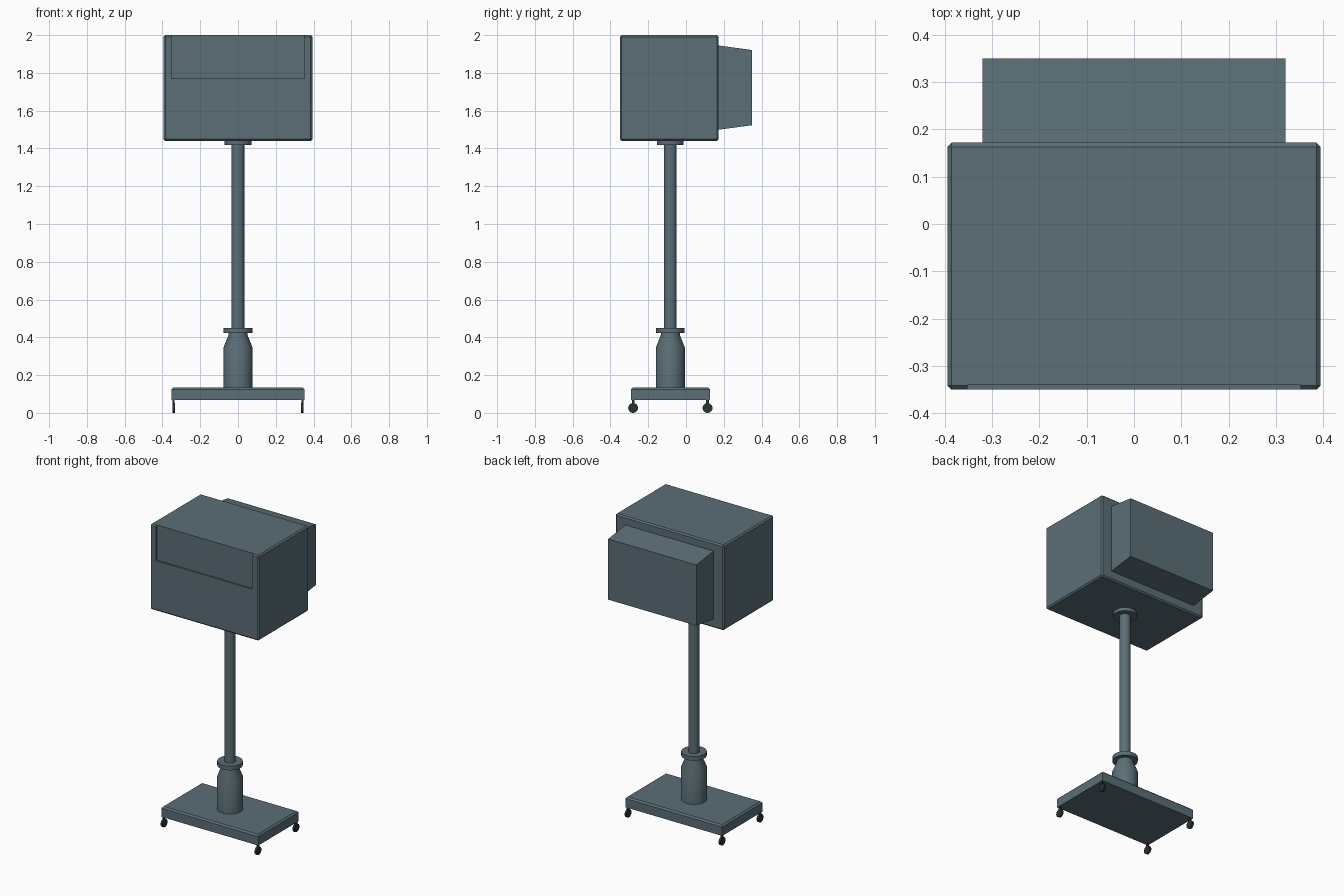
import bpy, bmesh, math
from mathutils import Matrix

if "Cube" in bpy.data.objects:
    bpy.data.objects.remove(bpy.data.objects["Cube"])


def material(name, rgb):
    m = bpy.data.materials.new(name)
    m.diffuse_color = (*rgb, 1)
    m.use_nodes = True
    m.node_tree.nodes["Principled BSDF"].inputs["Base Color"].default_value = m.diffuse_color
    return m


GREY = material("slate grey", (0.105, 0.158, 0.182))
DARK = material("dark rubber", (0.022, 0.032, 0.033))
POLE_Y = -0.083


def finish(name, bm, mat, smooth=False):
    bmesh.ops.recalc_face_normals(bm, faces=bm.faces)
    me = bpy.data.meshes.new(name)
    bm.to_mesh(me)
    bm.free()
    ob = bpy.data.objects.new(name, me)
    bpy.context.collection.objects.link(ob)
    me.materials.append(mat)
    bpy.ops.object.select_all(action='DESELECT')
    ob.select_set(True)
    bpy.context.view_layer.objects.active = ob
    if smooth:
        bpy.ops.object.shade_smooth_by_angle(angle=math.radians(30))
    return ob


def box(name, lo, hi, mat, bevel=0, pick=lambda e: True, taper=0):
    bm = bmesh.new()
    bmesh.ops.create_cube(bm, size=1)
    for v in bm.verts:
        back = v.co.y > 0
        v.co = [(a + b) / 2 + c * (b - a) for a, b, c in zip(lo, hi, v.co)]
        if back and taper:
            v.co.z += taper if v.co.z < (lo[2] + hi[2]) / 2 else -taper
    if bevel:
        bmesh.ops.bevel(bm, geom=[e for e in bm.edges if pick(e)],
                        offset=bevel, segments=1, affect='EDGES')
    return finish(name, bm, mat)


def lathe(name, profile, mat, sides=32):
    # closed solid of revolution from (radius, z) points
    bm = bmesh.new()
    rings = [[bm.verts.new((r * math.cos(2 * math.pi * i / sides),
                            POLE_Y + r * math.sin(2 * math.pi * i / sides), z))
              for i in range(sides)] for r, z in profile]
    for a, b in zip(rings, rings[1:]):
        for i in range(sides):
            j = (i + 1) % sides
            bm.faces.new((a[i], a[j], b[j], b[i]))
    bm.faces.new(rings[0])
    bm.faces.new(rings[-1])
    return finish(name, bm, mat, True)


# Head cabinet with a shallow front recess open at the top
cutter = box("recess_cutter", (-0.352, -0.5, 1.77), (0.352, -0.339, 2.2), GREY)
head = box("head_cabinet", (-0.394, -0.35, 1.44), (0.394, 0.172, 2.0), GREY, 0.009)
mod = head.modifiers.new("recess", 'BOOLEAN')
mod.operation = 'DIFFERENCE'
mod.solver = 'EXACT'
mod.object = cutter
bpy.ops.object.modifier_apply(modifier="recess")
bpy.data.objects.remove(cutter)

# Rear housing, tapering in height toward the back
box("rear_housing", (-0.32, 0.165, 1.498), (0.32, 0.35, 1.946), GREY, taper=0.025)

# Stand
lathe("top_flange", [(0.071, 1.418), (0.071, 1.442)], GREY)
lathe("pole", [(0.034, 0.4), (0.034, 1.43)], GREY)
lathe("collar", [(0.076, 0.422), (0.076, 0.449)], GREY)
lathe("column", [(0.077, 0.13), (0.077, 0.345), (0.05, 0.413), (0.05, 0.424)], GREY)
box("base_plate", (-0.352, -0.292, 0.067), (0.352, 0.127, 0.135), GREY, 0.01,
    lambda e: all(v.co.z > 0.1 for v in e.verts))

# Casters
for sx, side in ((-1, "left"), (1, "right")):
    for y, end in ((-0.28, "front"), (0.114, "back")):
        bm = bmesh.new()
        bmesh.ops.create_cone(bm, cap_ends=True, segments=24, radius1=0.026,
                              radius2=0.026, depth=0.014,
                              matrix=Matrix.Translation((sx * 0.341, y, 0.026))
                              @ Matrix.Rotation(math.pi / 2, 4, 'Y'))
        finish(f"{end}_{side}_wheel", bm, DARK, True)
        x = sx * 0.341
        box(f"{end}_{side}_wheel_stem", (x - 0.006, y - 0.007, 0.045),
            (x + 0.006, y + 0.007, 0.07), DARK)
